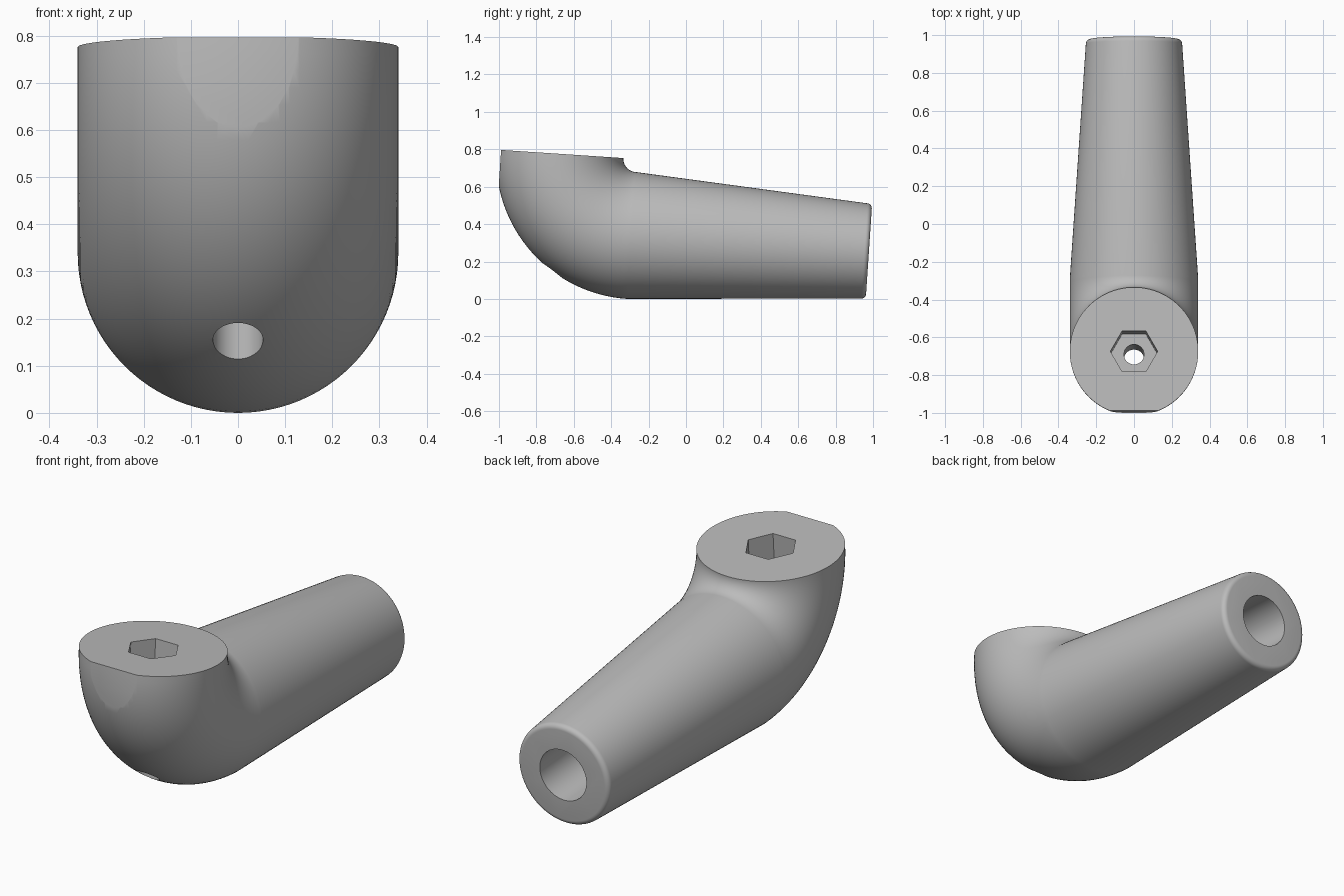
import bpy, bmesh
from math import sin, cos, pi, radians
from mathutils import Matrix, Vector

if "Cube" in bpy.data.objects:
    bpy.data.objects.remove(bpy.data.objects["Cube"], do_unlink=True)

SEG = 96
R = 0.34          # elbow radius
BEND = 0.41       # bend radius of the centre line
TIP = 0.255       # arm end radius
LENGTH = 1.273    # arm length
ROUND = 0.025     # rounding of the arm end

grey = bpy.data.materials.new("plain grey")
grey.use_nodes = True
grey.diffuse_color = (0.5, 0.5, 0.5, 1)
grey.node_tree.nodes["Principled BSDF"].inputs["Base Color"].default_value = (0.5, 0.5, 0.5, 1)


def make_object(name, bm):
    bmesh.ops.recalc_face_normals(bm, faces=bm.faces)
    mesh = bpy.data.meshes.new(name)
    bm.to_mesh(mesh)
    bm.free()
    mesh.materials.append(grey)
    obj = bpy.data.objects.new(name, mesh)
    bpy.context.collection.objects.link(obj)
    return obj


# Sections as (centre, in-plane up direction, radius); bend pivot at the origin
sections = []
for i in range(33):
    a = pi / 2 * i / 32
    out = Vector((0, -cos(a), -sin(a)))
    sections.append((out * BEND, -out, R))
up = Vector((0, 0, 1))
for i in range(7):
    a = pi / 2 * i / 6
    y = LENGTH - ROUND + ROUND * sin(a)
    sections.append((Vector((0, y, -BEND)), up, TIP - ROUND + ROUND * cos(a)))

# Solid body lofted through the sections
bm = bmesh.new()
rings = []
for centre, inward, radius in sections:
    rings.append([bm.verts.new(centre + radius * (inward * cos(t) + Vector((sin(t), 0, 0))))
                  for t in (2 * pi * k / SEG for k in range(SEG))])
for a, b in zip(rings, rings[1:]):
    for k in range(SEG):
        n = (k + 1) % SEG
        bm.faces.new((a[k], a[n], b[n], b[k]))
bm.faces.new(rings[0])
bm.faces.new(rings[-1])
body = make_object("elbow_handle", bm)


def prism(name, sides, radius, depth, matrix):
    bm = bmesh.new()
    bmesh.ops.create_cone(bm, cap_ends=True, segments=sides, radius1=radius,
                          radius2=radius, depth=depth, matrix=matrix)
    return make_object(name, bm)


def block(name, size, centre):
    bm = bmesh.new()
    bmesh.ops.create_cube(bm, size=1, matrix=Matrix.Translation(centre) @ Matrix.Diagonal((*size, 1)))
    return make_object(name, bm)


# Hex socket, screw hole, arm bore and front flat
turn = Matrix.Rotation(pi / 2, 4, "Z")
lay = Matrix.Rotation(pi / 2, 4, "X")
cutters = [
    prism("hex_socket_cutter", 6, 0.125, 0.5, Matrix.Translation((0, -BEND, 0)) @ turn),
    prism("screw_hole_cutter", 48, 0.053, 2, Matrix.Translation((0, -BEND, -0.5))),
    prism("arm_bore_cutter", 32, 0.13, 1.6, Matrix.Translation((0, LENGTH, -BEND)) @ lay),
    block("front_flat_cutter", (1, 0.2, 2), (0, -0.825, -0.2)),
]
# Put the hexagon corners on the left and right
hexagon = cutters[0].data
if max(v.co.x for v in hexagon.vertices) < 0.12:
    pivot = Matrix.Translation((0, -BEND, 0))
    hexagon.transform(pivot @ turn @ pivot.inverted())

bpy.context.view_layer.objects.active = body
body.select_set(True)
for cutter in cutters:
    cutter.hide_render = True
    mod = body.modifiers.new(cutter.name, "BOOLEAN")
    mod.operation = "DIFFERENCE"
    mod.solver = "EXACT"
    mod.object = cutter
    bpy.ops.object.modifier_apply(modifier=mod.name)
    bpy.data.objects.remove(cutter, do_unlink=True)

# Tilt the whole part and stand it on the ground
body.data.transform(Matrix.Translation((0, -0.265, 0.752)) @ Matrix.Rotation(radians(-3.8), 4, "X"))
low = min(v.co.z for v in body.data.vertices)
body.data.transform(Matrix.Translation((0, 0, -low)))

bpy.ops.object.select_all(action="DESELECT")
body.select_set(True)
bpy.ops.object.shade_smooth_by_angle(angle=radians(30))
